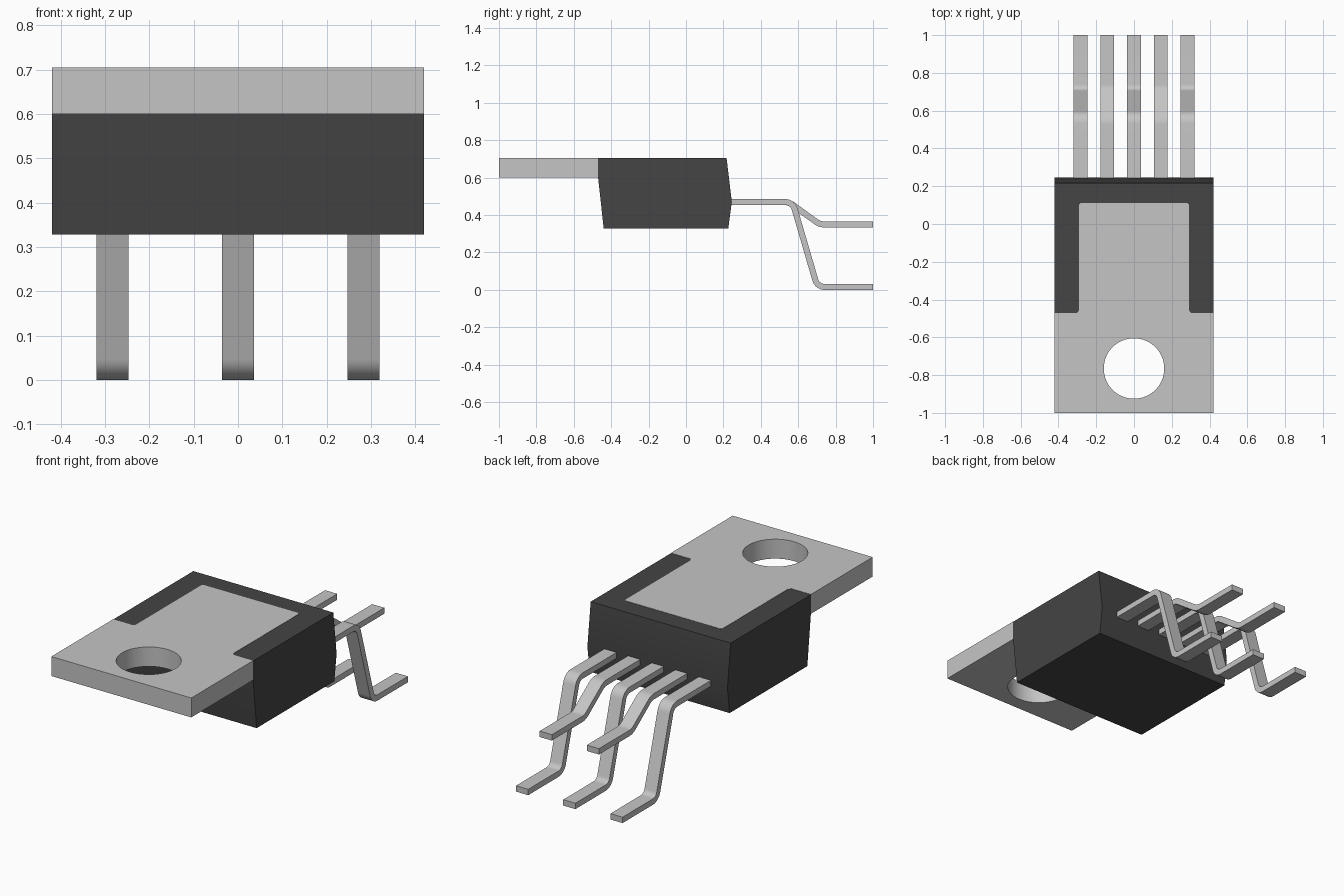
import bpy, bmesh, math
from mathutils import Vector

if "Cube" in bpy.data.objects:
    bpy.data.objects.remove(bpy.data.objects["Cube"], do_unlink=True)


def material(name, v):
    m = bpy.data.materials.new(name)
    m.use_nodes = True
    m.diffuse_color = (v, v, v, 1)
    m.node_tree.nodes["Principled BSDF"].inputs["Base Color"].default_value = (v, v, v, 1)
    return m


METAL = material("light grey metal", 0.56)
PLASTIC = material("dark plastic", 0.058)


def finish(name, bm, mat):
    """Turn a bmesh into a shaded, coloured object."""
    bmesh.ops.remove_doubles(bm, verts=bm.verts, dist=1e-5)
    bmesh.ops.recalc_face_normals(bm, faces=bm.faces)
    me = bpy.data.meshes.new(name)
    bm.to_mesh(me)
    bm.free()
    me.materials.clear()
    me.materials.append(mat)
    ob = bpy.data.objects.new(name, me)
    bpy.context.collection.objects.link(ob)
    bpy.ops.object.select_all(action='DESELECT')
    ob.select_set(True)
    bpy.context.view_layer.objects.active = ob
    bpy.ops.object.shade_smooth_by_angle(angle=math.radians(30))
    return ob


def extrude_x(name, profile, x0, x1, mat):
    """Extrude a (y, z) profile from x0 to x1."""
    bm = bmesh.new()
    face = bm.faces.new([bm.verts.new((x0, y, z)) for y, z in profile])
    new = bmesh.ops.extrude_face_region(bm, geom=[face])["geom"]
    bmesh.ops.translate(bm, vec=(x1 - x0, 0, 0),
                        verts=[v for v in new if isinstance(v, bmesh.types.BMVert)])
    return finish(name, bm, mat)


def plate(name, loops, z0, z1, mat):
    """Flat plate from an (x, y) outline followed by its holes."""
    cu = bpy.data.curves.new(name + "_outline", 'CURVE')
    cu.dimensions, cu.fill_mode, cu.extrude = '2D', 'BOTH', (z1 - z0) / 2
    for loop in loops:
        sp = cu.splines.new('POLY')
        sp.points.add(len(loop) - 1)
        for p, (x, y) in zip(sp.points, loop):
            p.co = (x, y, 0, 1)
        sp.use_cyclic_u = True
    tmp = bpy.data.objects.new(name + "_outline", cu)
    bpy.context.collection.objects.link(tmp)
    deps = bpy.context.evaluated_depsgraph_get()
    me = bpy.data.meshes.new_from_object(tmp.evaluated_get(deps))
    bm = bmesh.new()
    bm.from_mesh(me)
    bmesh.ops.translate(bm, vec=(0, 0, (z0 + z1) / 2), verts=bm.verts)
    bpy.data.objects.remove(tmp, do_unlink=True)
    bpy.data.curves.remove(cu)
    bpy.data.meshes.remove(me)
    return finish(name, bm, mat)


def lead_profile(path, radius, half, steps=8):
    """Strip of constant thickness along a (y, z) path with rounded bends."""
    pts = [Vector(p) for p in path]
    rows = []                                   # (centre point, normal)
    d0 = (pts[1] - pts[0]).normalized()
    rows.append((pts[0], Vector((-d0.y, d0.x))))
    for a, b, c in zip(pts, pts[1:], pts[2:]):
        u, w = (b - a).normalized(), (c - b).normalized()
        turn = math.atan2(u.x * w.y - u.y * w.x, u.dot(w))
        side = math.copysign(1, turn)
        n0 = Vector((-u.y, u.x))
        start = b - u * radius * math.tan(abs(turn) / 2)
        centre = start + n0 * radius * side
        for i in range(steps + 1):
            t = turn * i / steps
            n = Vector((n0.x * math.cos(t) - n0.y * math.sin(t),
                        n0.x * math.sin(t) + n0.y * math.cos(t)))
            rows.append((centre - n * radius * side, n))
    d1 = (pts[-1] - pts[-2]).normalized()
    rows.append((pts[-1], Vector((-d1.y, d1.x))))
    return [p + n * half for p, n in rows] + [p - n * half for p, n in reversed(rows)]


# Moulded body with drafted front and rear
extrude_x("body", [(-0.47, 0.704), (0.217, 0.704), (0.245, 0.47), (0.226, 0.328),
                   (-0.44, 0.328), (-0.47, 0.60)], -0.42, 0.42, PLASTIC)

# Metal heat tab: wide mounting end, narrower area set into the body, round hole
half = [(0.42, -1.0), (0.42, -0.4705), (0.302, -0.4705), (0.292, -0.458),
        (0.292, 0.102), (0.282, 0.112)]
outline = half + [(-x, y) for x, y in reversed(half)]
hole = [(0.16 * math.cos(a), -0.765 + 0.16 * math.sin(a))
        for a in (math.tau * i / 64 for i in range(64))]
plate("heat_tab", [outline, hole], 0.60, 0.7055, METAL)

# Five bent leads, alternating long and short drops
LOW = lead_profile([(0.2, 0.469), (0.57, 0.469), (0.702, 0.016), (1.0, 0.016)], 0.05, 0.016)
HIGH = lead_profile([(0.2, 0.469), (0.55, 0.469), (0.715, 0.35), (1.0, 0.35)], 0.07, 0.016)
for i in range(5):
    x = (i - 2) * 0.1415
    low = i % 2 == 0
    extrude_x(f"{'low' if low else 'high'}_lead_{i + 1}", LOW if low else HIGH,
              x - 0.0365, x + 0.0365, METAL)
